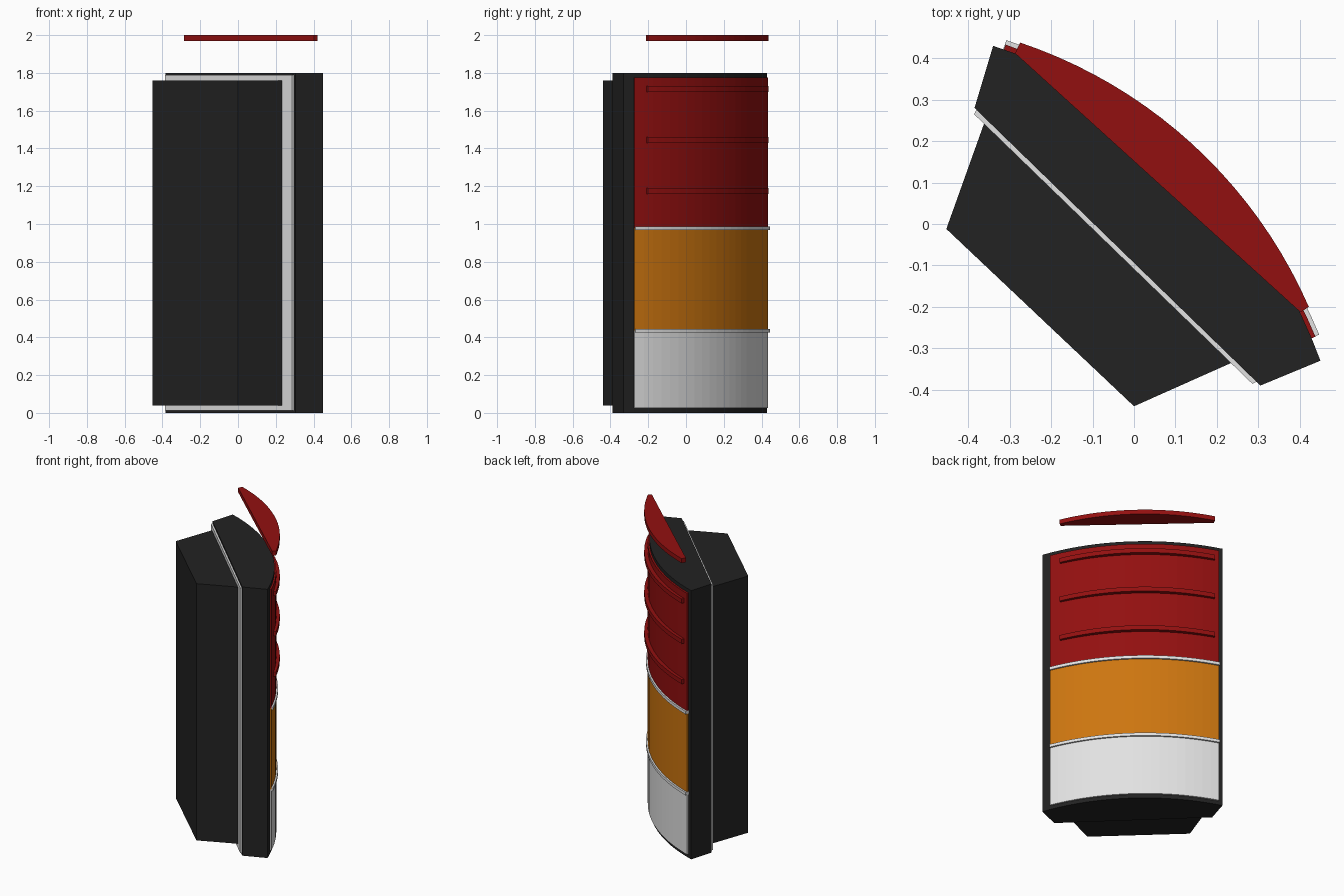
import bpy, bmesh
from mathutils import Vector

if "Cube" in bpy.data.objects:
    bpy.data.objects.remove(bpy.data.objects["Cube"])


def material(name, r, g, b):
    m = bpy.data.materials.new(name)
    m.diffuse_color = (r, g, b, 1)
    m.use_nodes = True
    m.node_tree.nodes["Principled BSDF"].inputs["Base Color"].default_value = m.diffuse_color
    return m


BLACK = material("black_plastic", 0.016, 0.016, 0.016)
RED = material("red_lens", 0.29, 0.005, 0.005)
ORANGE = material("orange_lens", 0.61, 0.18, 0.005)
WHITE = material("white_plastic", 0.76, 0.76, 0.76)


def arc(a, b, sag, n=20):
    """Circular arc from a to b in plan, bulging by sag towards +x +y."""
    a, b = Vector(a), Vector(b)
    mid, half = (a + b) / 2, (b - a).length / 2
    d = (b - a).normalized()
    normal = Vector((-d.y, d.x))
    radius = (half * half + sag * sag) / (2 * sag)
    centre = mid + normal * (sag - radius)
    start = a - centre
    total = start.angle_signed(b - centre)  # clockwise positive
    pts = []
    for i in range(n + 1):
        v = start.copy().to_3d()
        v.rotate(Vector((0, 0, 1)).rotation_difference(Vector((0, 0, 1))))
        t = -abs(total) * i / n
        from_x, from_y = v.x, v.y
        c, s = cos(t), sin(t)
        pts.append(centre + Vector((from_x * c - from_y * s, from_x * s + from_y * c)))
    return pts, centre


from math import cos, sin


def prism(name, outline, z0, z1, mat):
    """Extrude a plan outline between two heights."""
    bm = bmesh.new()
    face = bm.faces.new([bm.verts.new((p[0], p[1], z0)) for p in outline])
    top = bmesh.ops.extrude_face_region(bm, geom=[face])["geom"]
    bmesh.ops.translate(bm, vec=(0, 0, z1 - z0),
                        verts=[v for v in top if isinstance(v, bmesh.types.BMVert)])
    bmesh.ops.recalc_face_normals(bm, faces=bm.faces)
    mesh = bpy.data.meshes.new(name)
    bm.to_mesh(mesh)
    bm.free()
    mesh.materials.append(mat)
    obj = bpy.data.objects.new(name, mesh)
    bpy.context.collection.objects.link(obj)
    return obj


def band(name, a, b, sag, depth, z0, z1, mat):
    """Curved strip of constant depth behind its outer arc."""
    outer, centre = arc(a, b, sag)
    inner = [p - (p - centre).normalized() * depth for p in reversed(outer)]
    return prism(name, outer + inner, z0, z1, mat)


# Curved-front housing
front, _ = arc((-0.34, 0.43), (0.45, -0.33), 0.127)
prism("housing", front + [(0.305, -0.39), (-0.385, 0.28)], 0, 1.8, BLACK)

# Gasket and rear mounting box
prism("gasket", [(-0.38, 0.277), (0.297, -0.38), (0.286, -0.386), (-0.386, 0.265)],
      0.012, 1.788, WHITE)
prism("rear_box", [(-0.36, 0.248), (0.24, -0.333), (0.0, -0.44), (-0.453, -0.012)],
      0.04, 1.76, BLACK)

# Lens sections
LENS = ((-0.31, 0.433), (0.438, -0.272), 0.11)
for name, z0, z1, mat in (("clear_lens", 0.025, 0.435, WHITE),
                          ("orange_lens", 0.435, 0.978, ORANGE),
                          ("red_lens", 0.978, 1.775, RED)):
    band(name, *LENS, 0.03, z0, z1, mat)

# White dividers between the lens sections
for i, z in enumerate((0.435, 0.978)):
    band(f"divider_{i + 1}", (-0.308, 0.444), (0.447, -0.267), 0.111, 0.03,
         z - 0.01, z + 0.01, WHITE)

# Red slats with a straight back; the highest floats above the housing
slat, _ = arc((-0.275, 0.438), (0.422, -0.2), 0.1)
for i in range(4):
    top = 2.0 - 0.27 * i
    prism(f"slat_{i + 1}", slat + [(0.402, -0.213), (-0.287, 0.412)], top - 0.03, top, RED)
